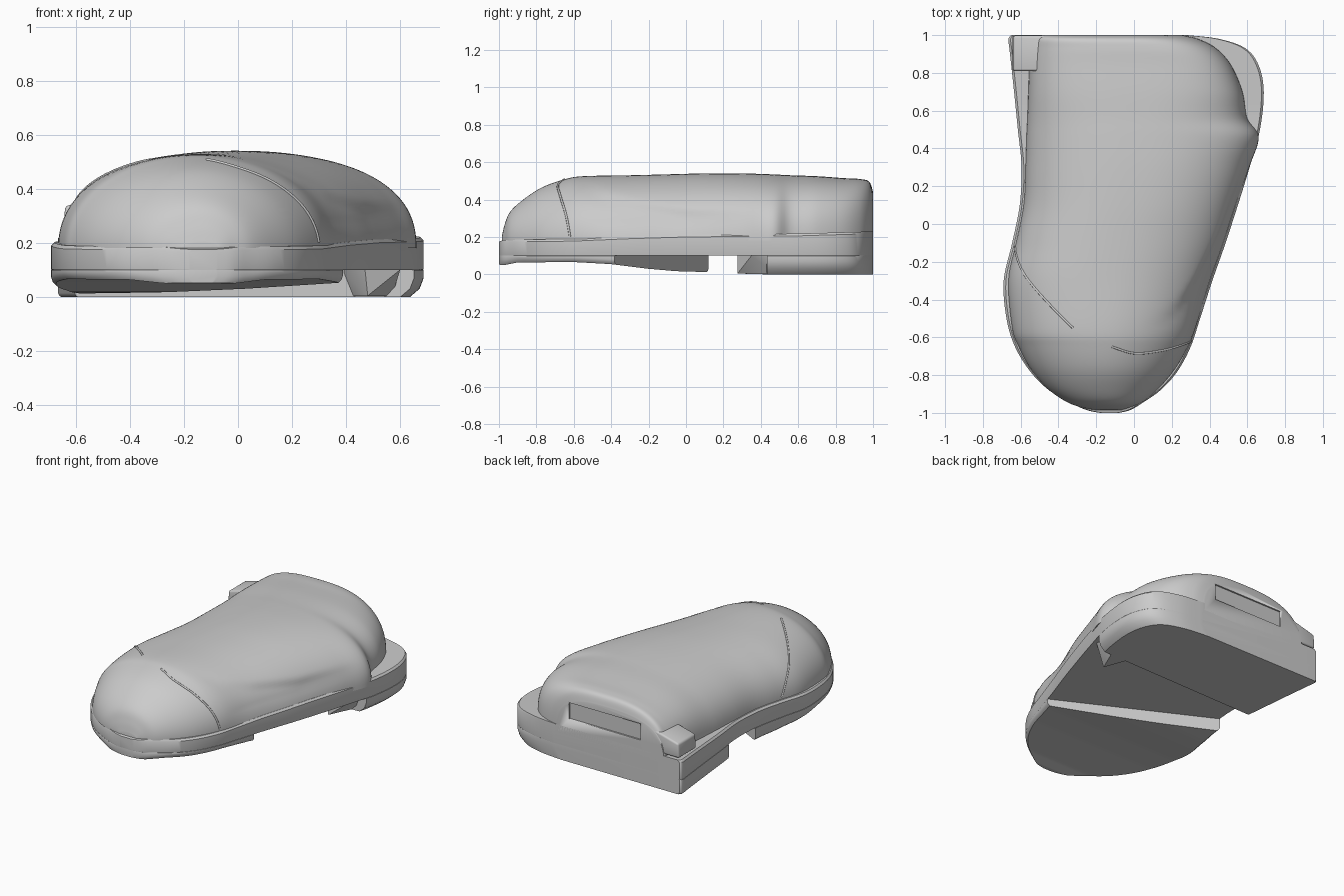
import bpy, bmesh
from math import cos, sin, pi
from mathutils import Vector

if "Cube" in bpy.data.objects:
    bpy.data.objects.remove(bpy.data.objects["Cube"])


def spline(rows, sub=6):
    """Catmull-Rom through rows of station values."""
    out, n = [], len(rows)
    for i in range(n - 1):
        p = [rows[max(0, min(n - 1, i + k))] for k in (-1, 0, 1, 2)]
        for s in range(sub):
            t = s / sub
            out.append([0.5 * (2 * b + (c - a) * t + (2 * a - 5 * b + 4 * c - d) * t * t
                        + (3 * b - a - 3 * c + d) * t ** 3) for a, b, c, d in zip(*p)])
    return out + [list(rows[-1])]


def lerp(table, v):
    for (a, za), (b, zb) in zip(table, table[1:]):
        if v <= b:
            return za + (zb - za) * max(0, (v - a) / (b - a))
    return table[-1][1]


def finish(name, bm, angle=0.6):
    bmesh.ops.recalc_face_normals(bm, faces=bm.faces)
    me = bpy.data.meshes.new(name)
    bm.to_mesh(me)
    bm.free()
    ob = bpy.data.objects.new(name, me)
    bpy.context.collection.objects.link(ob)
    bpy.ops.object.select_all(action='DESELECT')
    ob.select_set(True)
    bpy.context.view_layer.objects.active = ob
    bpy.ops.object.shade_smooth_by_angle(angle=angle)
    return ob


def loft(name, rings, cut=None):
    bm = bmesh.new()
    vs = [[bm.verts.new(p) for p in r] for r in rings]
    n = len(rings[0])
    for a, b in zip(vs, vs[1:]):
        for i in range(n):
            j = (i + 1) % n
            bm.faces.new((a[i], a[j], b[j], b[i]))
    bm.faces.new(vs[0])
    bm.faces.new(vs[-1])
    if cut:
        res = bmesh.ops.bisect_plane(bm, geom=bm.verts[:] + bm.edges[:] + bm.faces[:],
                                     plane_co=cut[0], plane_no=cut[1], clear_outer=True)
        edges = [e for e in res['geom_cut'] if isinstance(e, bmesh.types.BMEdge)]
        bmesh.ops.edgeloop_fill(bm, edges=edges)
    return finish(name, bm)


def hull(name, pts, bevel=0):
    bm = bmesh.new()
    for p in pts:
        bm.verts.new(p)
    bmesh.ops.convex_hull(bm, input=bm.verts[:])
    if bevel:
        bmesh.ops.dissolve_limit(bm, angle_limit=.02, verts=bm.verts[:], edges=bm.edges[:])
        bmesh.ops.bevel(bm, geom=bm.edges[:], offset=bevel, segments=3, profile=.5, affect='EDGES')
    return finish(name, bm)


# Sole outline: y, left x, right x
SOLE = spline([
    (-1, -.18, -.08), (-.985, -.25, -.02), (-.95, -.33, .04), (-.88, -.45, .14),
    (-.78, -.55, .23), (-.65, -.63, .30), (-.5, -.675, .35), (-.3, -.69, .415),
    (-.1, -.645, .485), (.1, -.605, .55), (.3, -.595, .612), (.5, -.615, .667),
    (.7, -.635, .687), (.84, -.65, .66), (.93, -.66, .59), (.98, -.665, .45), (1, -.65, .28)])


def sole_rings(bottom, top, in_left, in_right, in_t):
    rings = []
    for y, l, r in SOLE:
        b, t = lerp(bottom, y), lerp(top, y)
        w = (r - l) / 4
        il, ir, it, h = min(in_left, w), min(in_right, w), min(in_t, w), t - b
        rings.append([(l + il, y, b), (l + il * .3, y, b + min(in_left * .6, h * .4)),
                      (l, y, b + min(in_left * 1.4, h * .8)), (l, y, t - in_t), (l + it, y, t),
                      (r - it, y, t), (r, y, t - in_t), (r, y, b + min(in_right * 1.4, h * .8)),
                      (r - ir * .3, y, b + min(in_right * .6, h * .4)), (r - ir, y, b)])
    return rings


# Midsole slab, forefoot pad and heel block
MID = [(-1, .1), (1, .1)]
loft("midsole", sole_rings(MID, [(-1, .175), (-.97, .185), (-.6, .19), (-.3, .203), (0, .212),
                                 (.6, .218), (1, .23)], .002, .002, .012))
loft("forefoot_pad", sole_rings([(-1, .052), (-.97, .05), (-.9, .064), (-.6, .066), (-.4, .055),
                                 (-.2, .03), (-.05, .017), (.2, .01)], MID, .018, .018, .001),
     ((.42, -.40, 0), (.53, 1.04, 0)))
loft("heel_block", sole_rings([(-1, 0), (1, 0)], MID, .01, .05, .001),
     ((0, .42, 0), (.02, -1, 0)))

# Pointed lug at the front of the heel
hull("heel_lug", [(.6, .45, .1), (.6, .35, .1), (.47, .275, .1), (.38, .45, .1),
                  (.57, .48, .002), (.48, .275, .004), (.42, .45, .002)])

# Upper: y, left x, right x, crest z, crest x, roundness exponent
UPPER = spline([
    (-.985, -.2, -.07, .2, -.13, 2), (-.97, -.28, -.02, .265, -.13, 2),
    (-.94, -.36, .05, .335, -.14, 2), (-.87, -.46, .13, .4, -.15, 2),
    (-.77, -.545, .215, .465, -.15, 2), (-.65, -.61, .285, .508, -.15, 2.05),
    (-.55, -.645, .325, .525, -.15, 2.1), (-.3, -.665, .405, .53, -.12, 2.2),
    (-.1, -.625, .478, .535, -.08, 2.25), (.1, -.585, .542, .54, -.03, 2.3),
    (.3, -.575, .61, .54, 0, 2.35), (.46, -.57, .66, .535, 0, 2.4),
    (.56, -.565, .6, .53, 0, 2.5), (.7, -.56, .575, .525, 0, 2.7),
    (.84, -.555, .515, .515, -.02, 2.8), (.93, -.55, .435, .51, -.04, 2.8),
    (.98, -.545, .34, .495, -.08, 2.8), (1, -.535, .26, .44, -.1, 2.8)])
BASE = .18
OVERLAY = [(-.56, .53), (-.45, .46), (-.3, .41), (0, .365), (.46, .36)]


def upper_point(row, th):
    y, l, r, top, c, n = row
    ca, sa = cos(th), max(0, sin(th))
    half = (r - c) if ca > 0 else (c - l)
    x = half * abs(ca) ** (2 / n) * (1 if ca > 0 else -1)
    z = (top - BASE) * sa ** (2 / n)
    # side wall sits slightly below the raised instep overlay
    if ca > 0 and -.56 < y < .4:
        d = max(0, min(1, (lerp(OVERLAY, y) - z - BASE) / .06))
        fade = min(1, (y + .56) / .15, (.4 - y) / .4) * min(1, z / .1)
        k = 1 - .03 * d * d * (3 - 2 * d) * fade
        x, z = x * k, z * k
    return Vector((c + x, y, BASE + z))


upper = loft("upper", [[upper_point(row, pi * i / 72) for i in range(73)] for row in UPPER])

# Shallow panel recess in the back of the heel
cutter = hull("back_panel_cutter", [(x, y, z) for x in (-.36, .17) for y in (.989, 1.1)
                                    for z in (.29, .4)])
cutter.hide_render = True
cutter.hide_set(True)
mod = upper.modifiers.new("back_panel", 'BOOLEAN')
mod.operation, mod.object, mod.solver = 'DIFFERENCE', cutter, 'EXACT'

# Side tab at the rear left corner, ramping up into the upper
hull("rear_tab", [(x, y, z) for y in (.81, .997)
                  for x, z in ((-.645, .24), (-.64, .335), (-.4, .4), (-.4, .24))], .012)


def seam(name, pts):
    """Thin raised welt following the upper; pts are (y, angle)."""
    cu = bpy.data.curves.new(name, 'CURVE')
    cu.dimensions, cu.bevel_depth, cu.bevel_resolution = '3D', .006, 2
    path = spline(pts)
    sp = cu.splines.new('POLY')
    sp.points.add(len(path) - 1)
    for p, (y, th) in zip(sp.points, path):
        i = next(k for k in range(1, len(UPPER)) if UPPER[k][0] >= y)
        a, b = UPPER[i - 1], UPPER[i]
        t = (y - a[0]) / (b[0] - a[0])
        p.co = (*upper_point([u + (v - u) * t for u, v in zip(a, b)], th), 1)
    ob = bpy.data.objects.new(name, cu)
    bpy.context.collection.objects.link(ob)


# Toe cap seams
seam("toe_cap_seam_right", [(-.62, .06), (-.64, .4), (-.67, .8), (-.685, 1.2), (-.65, 1.5)])
seam("toe_cap_seam_left", [(-.12, 3.05), (-.2, 2.75), (-.35, 2.35), (-.55, 1.91)])
